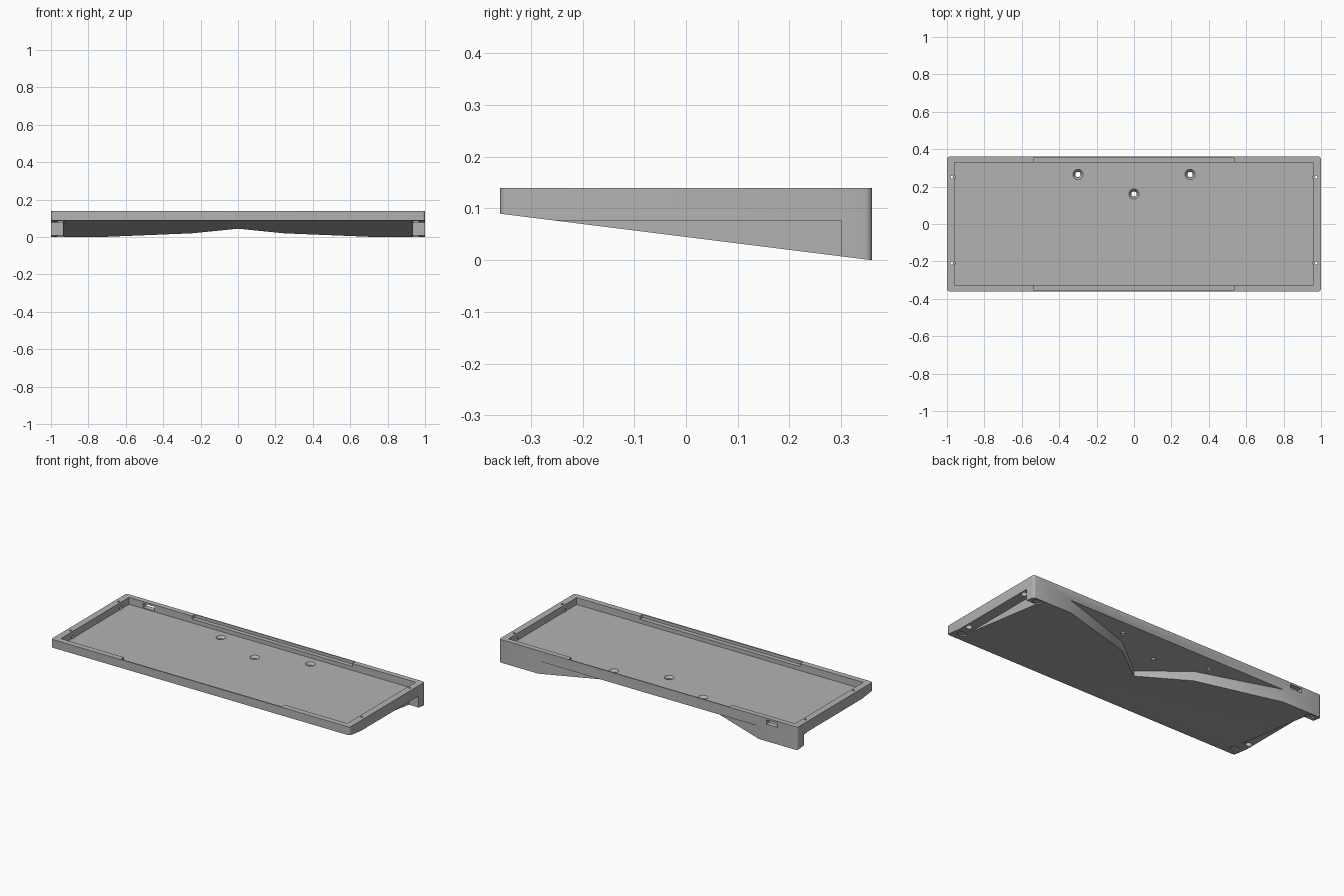
import bpy, bmesh
from mathutils import Matrix, Vector

cube = bpy.data.objects.get("Cube")
if cube:
    bpy.data.objects.remove(cube, do_unlink=True)

TOP, CEILING, FLOOR = 0.14, 0.077, 0.098
HX, HY = 1.0, 0.36

grey = bpy.data.materials.new("Light grey plastic")
grey.use_nodes = True
colour = (0.45, 0.45, 0.45, 1)
grey.diffuse_color = colour
grey.node_tree.nodes["Principled BSDF"].inputs["Base Color"].default_value = colour


def make_object(name, bm):
    bmesh.ops.recalc_face_normals(bm, faces=bm.faces)
    mesh = bpy.data.meshes.new(name)
    bm.to_mesh(mesh)
    bm.free()
    mesh.materials.append(grey)
    obj = bpy.data.objects.new(name, mesh)
    bpy.context.collection.objects.link(obj)
    return obj


def prism(bm, points, vector):
    """Extrude a closed 3D outline along a vector."""
    face = bm.faces.new([bm.verts.new(p) for p in points])
    new = bmesh.ops.extrude_face_region(bm, geom=[face])["geom"]
    verts = [v for v in new if isinstance(v, bmesh.types.BMVert)]
    bmesh.ops.translate(bm, verts=verts, vec=Vector(vector))


def box(bm, x0, x1, y0, y1, z0, z1):
    prism(bm, [(x0, y0, z0), (x1, y0, z0), (x1, y1, z0), (x0, y1, z0)], (0, 0, z1 - z0))


def cylinder(bm, x, y, z0, z1, r0, r1=None):
    bmesh.ops.create_cone(bm, cap_ends=True, segments=24, radius1=r0,
                          radius2=r0 if r1 is None else r1, depth=z1 - z0,
                          matrix=Matrix.Translation((x, y, (z0 + z1) / 2)))


def underside(y):
    return 0.09 * (HY - y) / (2 * HY)


def cut(target, name, bm):
    """Subtract a cutter and delete it."""
    cutter = make_object(name, bm)
    cutter.hide_render = True
    mod = target.modifiers.new(name, "BOOLEAN")
    mod.operation, mod.solver, mod.object = "DIFFERENCE", "EXACT", cutter
    bpy.context.view_layer.objects.active = target
    bpy.ops.object.modifier_apply(modifier=mod.name)
    bpy.data.objects.remove(cutter, do_unlink=True)


# Wedge body with rounded vertical corners
bm = bmesh.new()
prism(bm, [(-HX, -HY, underside(-HY)), (-HX, HY, 0), (-HX, HY, TOP), (-HX, -HY, TOP)],
      (2 * HX, 0, 0))
corners = [e for e in bm.edges
           if (e.verts[0].co - e.verts[1].co).xy.length < 1e-5]
bmesh.ops.bevel(bm, geom=corners, offset=0.013, segments=4, profile=0.5, affect="EDGES")
case = make_object("tray_case", bm)

# Open tray in the top
bm = bmesh.new()
box(bm, -0.96, 0.96, -0.325, 0.328, FLOOR, 0.3)
cut(case, "tray_cavity", bm)

# Shallow recesses in the long rims
bm = bmesh.new()
box(bm, -0.537, 0.537, -0.352, -0.3, 0.122, 0.3)
box(bm, -0.537, 0.537, 0.3, 0.354, 0.122, 0.3)
cut(case, "rim_recesses", bm)

# Side undercuts
bm = bmesh.new()
for s in (-1, 1):
    x0, x1 = sorted((s * 0.935, s * 1.1))
    box(bm, x0, x1, -0.34, 0.3, -0.1, CEILING)
cut(case, "side_undercuts", bm)

# Pointed undercut at the rear
bm = bmesh.new()
half = [(0.25, 0.2), (0.74, HY), (0.74, 0.5)]
outline = [(0, 0)] + half + [(-x, y) for x, y in reversed(half)]
prism(bm, [(x, y, -0.1) for x, y in outline], (0, 0, CEILING + 0.1))
cut(case, "rear_undercut", bm)

# Port through the rear wall
bm = bmesh.new()
box(bm, -0.865, -0.79, 0.3, 0.5, 0.103, 0.129)
cut(case, "rear_port", bm)

# Screw holes in the floor, with countersinks
screws = ((-0.3, 0.265), (0.3, 0.265), (0, 0.16))
bm = bmesh.new()
for x, y in screws:
    cylinder(bm, x, y, -0.1, 0.3, 0.014)
cut(case, "screw_holes", bm)
bm = bmesh.new()
for x, y in screws:
    cylinder(bm, x, y, 0.084, 0.1, 0.016, 0.029)
cut(case, "countersinks", bm)

# Pin holes in the short rims
pins = [(s * 0.975, y) for s in (-1, 1) for y in (-0.21, 0.25)]
bm = bmesh.new()
for x, y in pins:
    cylinder(bm, x, y, -0.1, 0.3, 0.007)
cut(case, "pin_holes", bm)
bm = bmesh.new()
for x, y in pins:
    cylinder(bm, x, y, -0.1, 0.115, 0.018)
cut(case, "pin_counterbores", bm)

# Round foot pockets under the four corners
bm = bmesh.new()
for s in (-1, 1):
    for y in (-0.295, 0.327):
        cylinder(bm, s * 0.95, y, -0.1, underside(y) + 0.008, 0.026)
cut(case, "foot_pockets", bm)

# Smooth only the rounded surfaces
bpy.ops.object.select_all(action="DESELECT")
case.select_set(True)
bpy.context.view_layer.objects.active = case
bpy.ops.object.shade_smooth_by_angle(angle=0.52)
